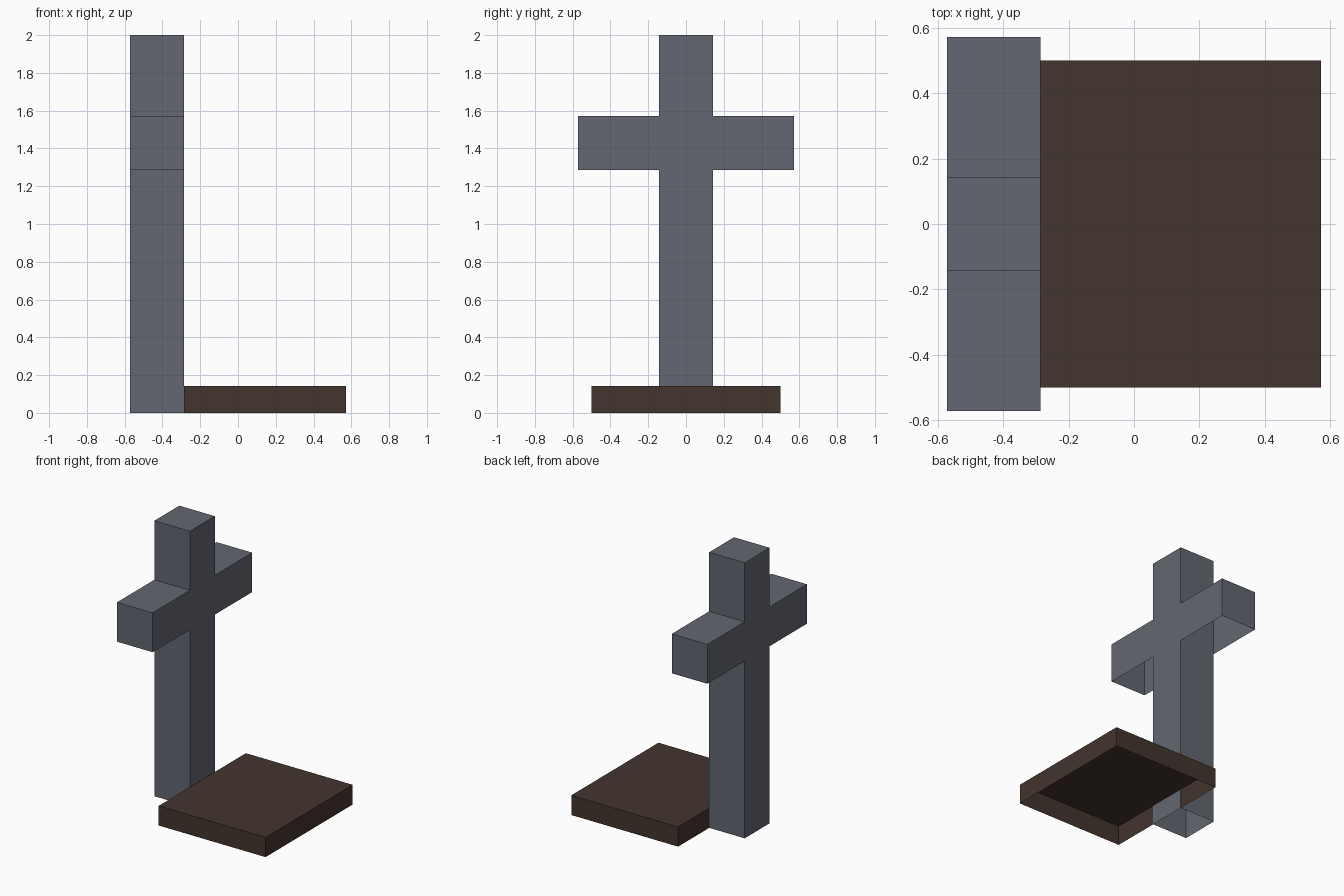
import bpy
import bmesh

if "Cube" in bpy.data.objects:
    bpy.data.objects.remove(bpy.data.objects["Cube"])


def material(name, rgb):
    mat = bpy.data.materials.new(name)
    mat.diffuse_color = (*rgb, 1.0)
    mat.use_nodes = True
    mat.node_tree.nodes["Principled BSDF"].inputs["Base Color"].default_value = mat.diffuse_color
    return mat


def hollow_box(name, lo, hi, mat, open_sides):
    """Box from corner lo to corner hi, leaving out the faces that point along open_sides."""
    bm = bmesh.new()
    bmesh.ops.create_cube(bm, size=1.0)
    bm.normal_update()
    drop = [f for f in bm.faces
            if any(f.normal.dot(side) > 0.9 for side in open_sides)]
    bmesh.ops.delete(bm, geom=drop, context='FACES')
    for v in bm.verts:
        for i in range(3):
            v.co[i] = hi[i] if v.co[i] > 0 else lo[i]
    mesh = bpy.data.meshes.new(name)
    bm.to_mesh(mesh)
    bm.free()
    mesh.materials.append(mat)
    obj = bpy.data.objects.new(name, mesh)
    bpy.context.collection.objects.link(obj)
    return obj


stone = material("grey_stone", (0.127, 0.135, 0.165))
soil = material("dark_brown_soil", (0.055, 0.035, 0.027))

U = 1 / 7                      # basic block size
DOWN = (0, 0, -1)

# Upright post, open underneath
hollow_box("post", (-4 * U, -U, 0), (-2 * U, U, 2), stone, [DOWN])

# Two side arms, open underneath and where they meet the post
for name, s in (("front_arm", -1), ("back_arm", 1)):
    y0, y1 = sorted((s * U, s * 4 * U))
    hollow_box(name, (-4 * U, y0, 9 * U), (-2 * U, y1, 11 * U), stone,
               [DOWN, (0, -s, 0)])

# Ground slab beside the post, open underneath, tucked slightly into it
hollow_box("ground_slab", (-2 * U - 0.001, -0.5, 0), (4 * U, 0.5, U), soil, [DOWN])
